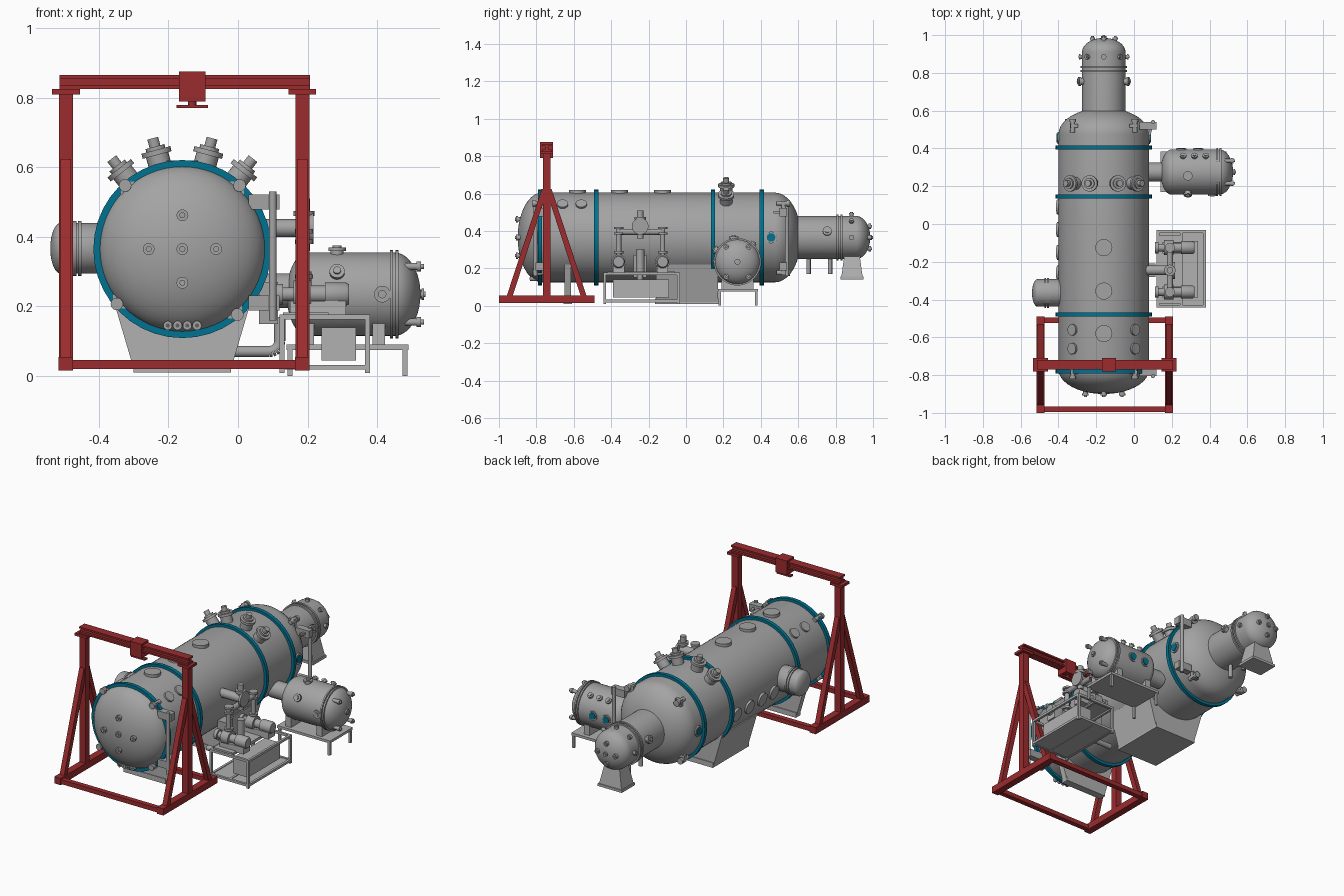
import bpy, bmesh, math
from mathutils import Vector as V

if "Cube" in bpy.data.objects:
    bpy.data.objects.remove(bpy.data.objects["Cube"])


def material(name, rgb):
    m = bpy.data.materials.new(name)
    m.use_nodes = True
    m.diffuse_color = (*rgb, 1)
    m.node_tree.nodes["Principled BSDF"].inputs["Base Color"].default_value = (*rgb, 1)
    return m


STEEL = material("vessel grey", (0.37, 0.37, 0.37))
PALE = material("support grey", (0.44, 0.44, 0.44))
RED = material("gantry red", (0.33, 0.025, 0.028))
TEAL = material("ring teal", (0.0, 0.17, 0.28))
DARK = material("port dark", (0.12, 0.12, 0.12))


def finish(name, bm, mat, smooth=False):
    bmesh.ops.remove_doubles(bm, verts=bm.verts, dist=1e-5)
    bmesh.ops.recalc_face_normals(bm, faces=bm.faces)
    if smooth:
        for f in bm.faces:
            f.smooth = True
        for e in bm.edges:
            e.smooth = len(e.link_faces) == 2 and e.calc_face_angle(0) < 0.6
    me = bpy.data.meshes.new(name)
    bm.to_mesh(me)
    bm.free()
    me.materials.append(mat)
    ob = bpy.data.objects.new(name, me)
    bpy.context.collection.objects.link(ob)
    return ob


def lathe(name, origin, axis, profile, mat=STEEL, seg=24):
    """Spin (radius, height) pairs about an axis."""
    axis, o = V(axis).normalized(), V(origin)
    side = axis.orthogonal().normalized()
    bm = bmesh.new()
    vs = [bm.verts.new(o + axis * h + side * r) for r, h in profile]
    es = [bm.edges.new(p) for p in zip(vs, vs[1:])]
    bmesh.ops.spin(bm, geom=vs + es, cent=o, axis=axis, angle=math.tau, steps=seg)
    return finish(name, bm, mat, True)


def rod(name, a, b, r, mat=STEEL, seg=16):
    d = V(b) - V(a)
    return lathe(name, a, d, [(0, 0), (r, 0), (r, d.length), (0, d.length)], mat, seg)


def box(name, lo, hi, mat=PALE, top=None):
    """Box between corners; top is an optional (x, y) scale of its upper face."""
    bm = bmesh.new()
    bmesh.ops.create_cube(bm, size=1)
    lo, hi = V(lo), V(hi)
    for v in bm.verts:
        k = top if top and v.co.z > 0 else (1, 1)
        c = V((v.co.x * k[0], v.co.y * k[1], v.co.z))
        v.co = (lo + hi) / 2 + c * (hi - lo)
    return finish(name, bm, mat)


def beam(name, a, b, w, mat=RED):
    """Square bar between two points."""
    a, b = V(a), V(b)
    ob = box(name, (-w / 2, -w / 2, 0), (w / 2, w / 2, (b - a).length), mat)
    ob.rotation_euler = (b - a).to_track_quat('Z', 'Y').to_euler()
    ob.location = a
    return ob


def tank(name, origin, axis, r, length, d0, d1, seg=48):
    """Cylinder with elliptical domes of depth d0 and d1."""
    q = [math.pi / 2 * i / 10 for i in range(11)]
    prof = [(r * math.sin(t), d0 * (1 - math.cos(t))) for t in q]
    prof += [(r * math.cos(t), length - d1 + d1 * math.sin(t)) for t in q]
    return lathe(name, origin, axis, prof, STEEL, seg)


def nozzle(name, base, axis, r, h, mat=STEEL):
    """Short neck with a flange and a blind cover."""
    lathe(name, base, axis, [(0, 0), (r * .75, 0), (r * .75, h * .6), (r, h * .6), (r, h * .85),
                             (r * .5, h * .85), (r * .5, h), (0, h)], mat, 16)


CX, CZ, R = -0.16, 0.365, 0.24


def around(deg, r, y):
    """Point at an angle from the top of the main vessel, positive toward +x."""
    a = math.radians(deg)
    return V((CX + r * math.sin(a), y, CZ + r * math.cos(a)))


# Main vessel with its stiffening rings
tank("main_vessel", (CX, -0.9, CZ), (0, 1, 0), R, 1.515, 0.13, 0.14, 64)
for y in (-0.78, -0.48, 0.145, 0.405):
    lathe("stiffening_ring", (CX, y - 0.011, CZ), (0, 1, 0),
          [(0.235, 0), (0.256, 0), (0.256, 0.022), (0.235, 0.022)], TEAL, 40)

# Hatches along the crown and left flank
for y in (-0.125, -0.355, -0.58):
    rod("crown_hatch", around(0, 0.22, y), around(0, 0.255, y), 0.045, seg=24)
for y in (0.09, -0.03, -0.15, -0.26):
    rod("flank_hatch", around(-100, 0.22, y), around(-100, 0.25, y), 0.04, seg=24)
for y in (-0.56, -0.66):
    for s in (-1, 1):
        rod("sight_hatch", around(s * 43, 0.22, y), around(s * 43, 0.25, y), 0.03)
for s in (-1, 1):
    rod("side_window_rim", around(s * 90, 0.22, 0.455), around(s * 90, 0.246, 0.455), 0.032)
    rod("side_window", around(s * 90, 0.23, 0.455), around(s * 90, 0.25, 0.455), 0.023, TEAL)

# Tilted nozzles in a fan over the crown
for deg in (-38, -15, 15, 38):
    d = around(deg, 1, 0) - around(0, 0, 0)
    lathe("crown_nozzle", around(deg, 0.22, 0.215), d,
          [(0, 0), (.033, 0), (.033, .06), (.043, .06), (.043, .075), (.028, .075),
           (.028, .085), (.016, .085), (.016, .11), (0, .11)])

# Front dome fittings
for dx, dz in ((0, 0), (.097, 0), (-.097, 0), (0, .097), (0, -.097)):
    nozzle("dome_nozzle", (CX + dx, -0.87, CZ + dz), (0, -1, 0), 0.017, 0.045)
for i in range(4):
    x = CX + (i - 1.5) * 0.028
    rod("drain_port", (x, -0.78, 0.145), (x, -0.835, 0.145), 0.013)
    rod("drain_bore", (x, -0.83, 0.145), (x, -0.838, 0.145), 0.006, DARK, 10)

# Door clamps and hinge columns at both ends
for y, s in ((-0.785, -1), (0.52, 1)):
    for deg in (-42, -130, 42, 140):
        rod("door_clamp", around(deg, 0.246, y - 0.035), around(deg, 0.246, y + 0.035), 0.013)
        rod("clamp_knob", around(deg, 0.246, y + s * 0.02), around(deg, 0.246, y + s * 0.036), 0.018)
        box("clamp_lug", around(deg, 0.235, y) - V((.02, .01, .02)),
            around(deg, 0.235, y) + V((.02, .01, .02)), STEEL)
    for z in (0.21, 0.5):
        box("hinge_bracket", (0.03, y - 0.02, z - 0.022), (0.12, y + 0.02, z + 0.022), STEEL)
    rod("hinge_column", (0.1, y + s * .02, 0.16), (0.1, y + s * .02, 0.53), 0.011)
    beam("hinge_arm", (0.1, y + s * .02, 0.5), (0.08, y - s * .05, 0.5), 0.014, STEEL)

# Left manway with a shallow domed cover
tank("manway", (-0.35, -0.365, 0.367), (-1, 0, 0), 0.073, 0.19, 0.01, 0.03, 32)
for x in (-0.45, -0.465):
    rod("manway_flange", (x, -0.365, 0.367), (x - 0.01, -0.365, 0.367), 0.079, seg=32)

# Saddles: flared block in the middle and a plate near the front
for y0, y1 in ((-0.16, 0.17), (-0.65, -0.615)):
    box("saddle", (CX - 0.14, y0, 0.02), (CX + 0.14, y1, 0.22), PALE, (1.42, 1))
    box("saddle_foot", (CX - 0.14, y0 - .005, 0.01), (CX + 0.14, y1 + .005, 0.04))

# Rear vessel
tank("rear_vessel", (CX, 0.56, CZ), (0, 1, 0), 0.115, 0.425, 0.01, 0.075)
for y in (0.805, 0.825):
    rod("rear_flange", (CX, y, CZ), (CX, y + 0.011, CZ), 0.124, seg=40)
for deg in (-90, -45, 0, 45, 90, 180):
    d = around(deg, 1, 0) - around(0, 0, 0)
    nozzle("rear_nozzle", around(deg, 0.105, 0.885), d, 0.014, 0.03)
for s in (-1, 1):
    nozzle("rear_branch", around(s * 75, 0.1, 0.755), around(s * 75, 1, 0) - around(0, 0, 0), 0.024, 0.045)
    nozzle("rear_end_nozzle", (CX + s * .06, 0.95, CZ), (0, 1, 0), 0.014, 0.045)
    nozzle("rear_end_nozzle", (CX, 0.95, CZ + s * .06), (0, 1, 0), 0.014, 0.045)
nozzle("rear_end_nozzle", (CX, 0.97, CZ), (0, 1, 0), 0.014, 0.03)
for y in (0.655, 0.77):
    rod("rear_drain", (CX, y, 0.17), (CX, y, 0.27), 0.012)
box("rear_support", (CX - .075, 0.83, 0.15), (CX + .075, 0.945, 0.275), PALE, (0.65, 0.7))
box("rear_support_foot", (CX - .08, 0.825, 0.14), (CX + .08, 0.95, 0.155))

# Side vessel on a table
SY, SZ = 0.275, 0.235
tank("side_vessel", (0.14, SY, SZ), (1, 0, 0), 0.12, 0.385, 0.06, 0.075)
rod("side_connector", (0.04, SY, SZ + .01), (0.16, SY, SZ + .01), 0.05, seg=24)
for x in (0.437, 0.453):
    rod("side_flange", (x, SY, SZ), (x + 0.009, SY, SZ), 0.127, seg=40)
for dy in (-1, 1):
    for dz in (-1, 1):
        nozzle("side_end_nozzle", (0.48, SY + dy * .06, SZ + dz * .08), (1, 0, 0), 0.014, 0.055)
nozzle("side_end_nozzle", (0.51, SY, SZ), (1, 0, 0), 0.016, 0.03)
nozzle("side_top_nozzle", (0.285, SY - .02, SZ + .1), (0, 0, 1), 0.025, 0.04)
nozzle("side_front_nozzle", (0.285, SY - .09, SZ + .05), (0, -1, .5), 0.022, 0.045)
nozzle("side_gauge", (0.415, SY - .1, SZ), (0, -1, 0), 0.024, 0.03)
for x in (0.26, 0.32, 0.38):
    nozzle("side_upper_port", (x, SY + .07, SZ + .08), (0, .66, .75), 0.017, 0.035)
for x in (0.25, 0.34):
    rod("side_window_rim", (x, SY + .1, SZ), (x, SY + .124, SZ), 0.028)
    rod("side_window", (x, SY + .11, SZ), (x, SY + .128, SZ), 0.02, TEAL)
box("table_top", (0.14, 0.17, 0.075), (0.49, 0.385, 0.09))
for x in (0.15, 0.48):
    for y in (0.18, 0.375):
        beam("table_leg", (x, y, 0), (x, y, 0.08), 0.014, PALE)
for x in (0.2, 0.405):
    box("vessel_cradle", (x - .018, 0.19, 0.085), (x + .018, 0.36, 0.17))

# Pump skid: frame, basin, pumps and piping
for z in (0.025, 0.17):
    for y in (-0.435, -0.04):
        beam("skid_rail", (0.12, y, z), (0.38, y, z), 0.014, PALE)
    for x in (0.127, 0.25, 0.373):
        beam("skid_rail", (x, -0.435, z), (x, -0.04, z), 0.014, PALE)
for x in (0.127, 0.373):
    for y in (-0.435, -0.04):
        beam("skid_leg", (x, y, 0.008), (x, y, 0.17), 0.014, PALE)
box("skid_floor", (0.125, -0.435, 0.02), (0.375, -0.04, 0.028))
box("skid_basin", (0.24, -0.39, 0.045), (0.34, -0.09, 0.14))
box("pump_deck", (0.13, -0.42, 0.172), (0.26, -0.06, 0.182))
for y in (-0.36, -0.125):
    lathe("pump", (0.11, y, 0.235), (1, 0, 0),
          [(0, 0), (.03, 0), (.03, .02), (.02, .02), (.02, .05), (.04, .05), (.04, .1),
           (.025, .1), (.025, .14), (.034, .14), (.034, .2), (.028, .21), (0, .21)])
    box("pump_foot", (0.15, y - .03, 0.175), (0.31, y + .03, 0.215))
    rod("riser", (0.19, y, 0.24), (0.19, y, 0.41), 0.014)
    for z in (0.28, 0.38, 0.41):
        rod("riser_flange", (0.19, y, z), (0.19, y, z + 0.012), 0.026)
rod("header_pipe", (0.19, -0.36, 0.395), (0.19, -0.125, 0.395), 0.016)
rod("header_stack", (0.19, -0.245, 0.36), (0.19, -0.245, 0.51), 0.017)
rod("stack_flange", (0.19, -0.245, 0.46), (0.19, -0.245, 0.475), 0.03)
rod("inlet_pipe", (0.05, -0.245, 0.425), (0.2, -0.245, 0.425), 0.026)
rod("inlet_flange", (0.205, -0.245, 0.425), (0.217, -0.245, 0.425), 0.045)
rod("suction_stack", (0.19, -0.245, 0.18), (0.19, -0.245, 0.3), 0.022)
box("suction_block", (0.06, -0.28, 0.15), (0.115, -0.21, 0.27), STEEL)
bend = [(0.09 + .03 * math.cos(t), -0.245, 0.1 - .03 * math.sin(t))
        for t in [math.pi / 2 * i / 6 for i in range(7)]]
path = [(0.12, -0.245, 0.17)] + bend + [(-0.03, -0.245, 0.07)]
for a, b in zip(path, path[1:]):
    rod("drain_pipe", a, b, 0.016)

# Gantry crane
GY = -0.745
for x in (-0.495, 0.185):
    box("gantry_base", (x - .021, -1, 0.015), (x + .021, -0.49, 0.055), RED)
    box("gantry_post", (x - .02, GY - .02, 0.05), (x + .02, GY + .02, 0.815), RED)
    box("gantry_cap", (x - .04, GY - .035, 0.81), (x + .04, GY + .035, 0.825), RED)
    for s in (-1, 1):
        beam("gantry_brace", (x, GY + s * .2, 0.045), (x, GY + s * .012, 0.62), 0.03)
for y in (-0.98, -0.51):
    box("gantry_tie", (-0.5, y - .015, 0.02), (0.19, y + .015, 0.046), RED)
for z0, z1, w in ((.825, .835, .025), (.835, .855, .01), (.855, .865, .025)):
    box("gantry_girder", (-0.513, GY - w, z0), (0.207, GY + w, z1), RED)
TX = -0.132
box("hoist_body", (TX - .038, GY - .035, 0.79), (TX + .038, GY + .035, 0.875), RED)
rod("hoist_stem", (TX, GY, 0.77), (TX, GY, 0.795), 0.012, RED)
box("hoist_bar", (TX - .045, GY - .012, 0.77), (TX + .045, GY + .012, 0.78), RED)
